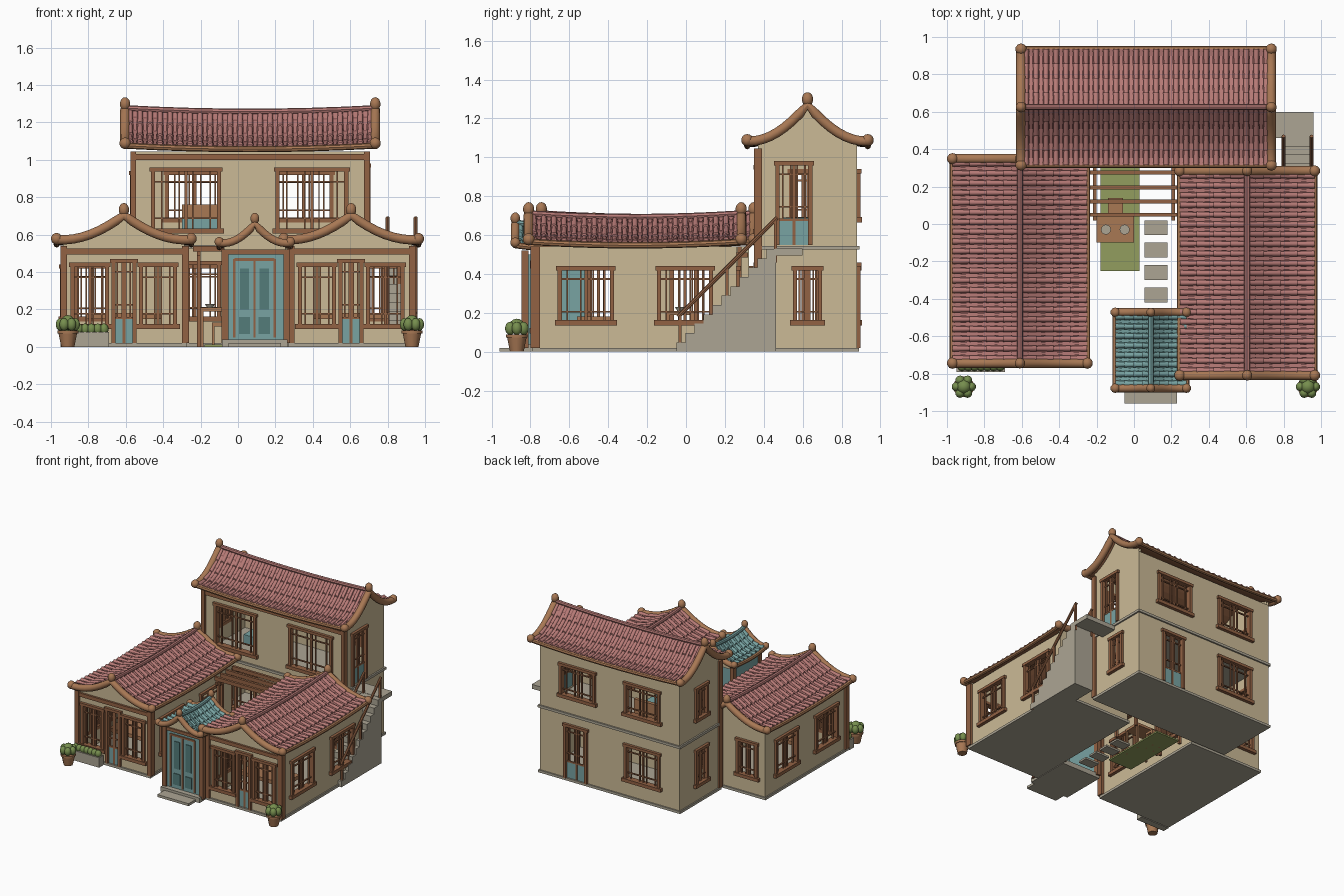
import bpy, bmesh, math
from mathutils import Matrix, Vector

if "Cube" in bpy.data.objects:
    bpy.data.objects.remove(bpy.data.objects["Cube"])

COLOURS = {  # display values, converted to linear below
    "plaster": (203, 186, 150), "trim_wood": (168, 120, 84), "dark_wood": (146, 98, 68),
    "roof_tile": (182, 122, 118), "roof_gap": (136, 86, 84), "teal": (120, 163, 162),
    "teal_gap": (84, 124, 122), "stone": (172, 165, 148), "leaf": (118, 142, 78), "grass": (146, 158, 94)}


def linear(c):
    c /= 255
    return c / 12.92 if c <= 0.04045 else ((c + 0.055) / 1.055) ** 2.4


MATS = {}
for key, rgb in COLOURS.items():
    m = MATS[key] = bpy.data.materials.new(key)
    m.use_nodes = True
    m.diffuse_color = (*map(linear, rgb), 1)
    node = next(n for n in m.node_tree.nodes if n.type == "BSDF_PRINCIPLED")
    node.inputs["Base Color"].default_value = m.diffuse_color
    node.inputs["Roughness"].default_value = 0.8

PARTS = {}


def part(name, mat):
    if (name, mat) not in PARTS:
        PARTS[name, mat] = bmesh.new()
    return PARTS[name, mat]


def box(bm, x0, x1, y0, y1, z0, z1):
    size = Matrix.Diagonal((abs(x1 - x0), abs(y1 - y0), abs(z1 - z0), 1))
    mid = Matrix.Translation(((x0 + x1) / 2, (y0 + y1) / 2, (z0 + z1) / 2))
    bmesh.ops.create_cube(bm, size=1, matrix=mid @ size)


def ubox(bm, axis, u0, u1, w0, w1, z0, z1):
    box(bm, *((u0, u1, w0, w1) if axis == "x" else (w0, w1, u0, u1)), z0, z1)


def ball(bm, p, r, stretch=1.0):
    m = Matrix.Translation(p) @ Matrix.Diagonal((1, 1, stretch, 1))
    bmesh.ops.create_uvsphere(bm, u_segments=10, v_segments=7, radius=r, matrix=m)


def quad(bm, pts):
    bm.faces.new([bm.verts.new(p) for p in pts])


def tube(bm, pts, r, n=8):
    pts, rings = [Vector(p) for p in pts], []
    for i, p in enumerate(pts):
        t = (pts[min(i + 1, len(pts) - 1)] - pts[max(i - 1, 0)]).normalized()
        side = t.cross(Vector((0, 0, 1))).normalized()
        up = side.cross(t)
        angles = [2 * math.pi * k / n for k in range(n)]
        rings.append([bm.verts.new(p + r * (math.cos(a) * side + math.sin(a) * up)) for a in angles])
    for a, b in zip(rings, rings[1:]):
        for k in range(n):
            bm.faces.new((a[k], a[(k + 1) % n], b[(k + 1) % n], b[k]))
    bm.faces.new(rings[0])
    bm.faces.new(rings[-1])


def opening(name, axis, w, d, u0, u1, z0, z1, kind):
    """Framed lattice window or a two-leaf door; d points into the house."""
    bm, f = part(name + "_frames", "dark_wood"), 0.022
    out, back, mid = w - d * 0.018, w + d * 0.025, (u0 + u1) / 2
    for a in (u0, u1 - f):
        ubox(bm, axis, a, a + f, out, back, z0, z1)
    ubox(bm, axis, u0 - 0.008, u1 + 0.008, out - d * 0.004, back, z1 - f, z1)
    bar = lambda a0, a1, b0, b1: ubox(bm, axis, a0, a1, w, w + d * 0.012, b0, b1)
    bar(mid - 0.008, mid + 0.008, z0, z1)
    low = z0
    if kind == "door":
        low = z0 + 0.3 * (z1 - z0)
        ubox(part(name + "_door_panels", "teal"), axis, u0 + f, u1 - f, w + d * 0.002, w + d * 0.01, z0, low)
        bar(u0, u1, low - 0.006, low + 0.006)
    else:
        ubox(bm, axis, u0 - 0.015, u1 + 0.015, w - d * 0.026, back, z0 - 0.005, z0 + f)
    for a in (0.22, 0.78):
        for s in (u0 + f, mid):
            x = s + a * (mid - u0 - f)
            bar(x - 0.004, x + 0.004, low, z1)
        z = low + a * (z1 - low)
        bar(u0, u1, z - 0.004, z + 0.004)


def wall(name, axis, u0, u1, w, d, z0, z1, holes=()):
    """Plaster wall with rectangular openings, 0.02 thick."""
    bm, cache = part(name + "_walls", "plaster"), {}
    us = sorted({u0, u1, *(h[0] for h in holes), *(h[1] for h in holes)})
    zs = sorted({z0, z1, *(h[2] for h in holes), *(h[3] for h in holes)})
    inside = lambda u, z: any(h[0] < u < h[1] and h[2] < z < h[3] for h in holes)
    solid = {(i, j) for i in range(len(us) - 1) for j in range(len(zs) - 1)
             if not inside((us[i] + us[i + 1]) / 2, (zs[j] + zs[j + 1]) / 2)}

    def v(i, j, k):
        if (i, j, k) not in cache:
            a, b = us[i], w + d * 0.02 * k
            cache[i, j, k] = bm.verts.new((a, b, zs[j]) if axis == "x" else (b, a, zs[j]))
        return cache[i, j, k]

    for i, j in solid:
        ring = [(i, j), (i + 1, j), (i + 1, j + 1), (i, j + 1)]
        for k in (0, 1):
            bm.faces.new([v(*c, k) for c in ring])
        for n, step in enumerate([(0, -1), (1, 0), (0, 1), (-1, 0)]):
            if (i + step[0], j + step[1]) not in solid:
                a, b = ring[n], ring[(n + 1) % 4]
                bm.faces.new((v(*a, 0), v(*b, 0), v(*b, 1), v(*a, 1)))
    for h in holes:
        opening(name, axis, w, d, *h)


def roof(name, axis, c, half, a0, a1, ze, rise, tile, gap, r, gable):
    """Curved tiled roof with ridge along axis; gable = (half width, end, end, base z)."""
    mid, length = (a0 + a1) / 2, a1 - a0

    def pt(u, v, dz=0.0):
        t = min(abs(v) / half, 1)
        z = ze + rise * (1 - t) ** 1.7 - 0.012 * math.sin(math.pi * t)
        z += 0.02 * ((u - mid) * 2 / length) ** 2 + dz
        return (u, v + c, z) if axis == "x" else (v + c, u, z)

    across = [half * (k / 8 - 1) for k in range(17)]
    along = [a0 + r + (length - 2 * r) * k / 8 for k in range(9)]
    for mat, dz in ((gap, 0.0), ("dark_wood", -0.012)):
        bm = part(name + "_roof_deck", mat)
        for u0, u1 in zip(along, along[1:]):
            for v0, v1 in zip(across, across[1:]):
                quad(bm, [pt(u0, v0, dz), pt(u1, v0, dz), pt(u1, v1, dz), pt(u0, v1, dz)])
    # tiles: half-round ribs with staggered pans between them
    bm = part(name + "_roof_tiles", tile)
    count = round((length - 2 * r) / 0.053)
    pitch = (length - 2 * r) / count
    arc = [math.pi * k / 5 for k in range(6)]
    for i in range(count):
        u = a0 + r + pitch * (i + 0.5)
        for s in (-half, half):
            for k in range(4):
                ends = ((k / 4, 0.012, 0.0), ((k + 1) / 4, 0.016, 0.005))
                a, b = [[bm.verts.new(pt(u + q * math.cos(g), s * t, h + q * math.sin(g)))
                         for g in arc] for t, q, h in ends]
                for n in range(5):
                    bm.faces.new((a[n], a[n + 1], b[n + 1], b[n]))
                bm.faces.new(b)
            for t0, t1 in ((0, 0.13), (0.13, 0.38), (0.38, 0.63), (0.63, 0.88), (0.88, 1)):
                p0, p1 = u + 0.018, u + pitch - 0.018
                if i < count - 1:
                    quad(bm, [pt(p0, s * t0, 0.002), pt(p1, s * t0, 0.002), pt(p1, s * t1, 0.009), pt(p0, s * t1, 0.009)])
    tube(bm, [pt(u, 0, 0.008) for u in along], 0.016)
    # rounded edge trims and finials
    bm = part(name + "_roof_trim", "trim_wood")
    for u in (a0 + r, a1 - r):
        tube(bm, [pt(u, v) for v in across], r, 10)
        for v in (-half, half):
            ball(bm, pt(u, v, 0.005), r * 1.2)
        ball(bm, pt(u, 0, 0.03), r * 1.12, 1.25)
    for v in (-half, half):
        tube(bm, [pt(u, v, -0.008) for u in along], 0.016)
    # plaster gables
    gh, g0, g1, base = gable
    bm = part(name + "_gables", "plaster")
    vs = [gh * (k / 8 - 1) for k in range(17)]
    for u in (g0, g0 + 0.02, g1 - 0.02, g1):
        for v0, v1 in zip(vs, vs[1:]):
            foot = [(*pt(u, v)[:2], base) for v in (v1, v0)]
            quad(bm, [pt(u, v0, -0.006), pt(u, v1, -0.006), *foot])


# two side wings
for name, cx, y0, y1 in (("left_wing", 0.605, -0.78, 0.26), ("right_wing", -0.61, -0.715, 0.325)):
    x0, x1, cy, top = cx - 0.325, cx + 0.325, (y0 + y1) / 2, 0.54
    box(part(name + "_base", "stone"), x0 - 0.01, x1 + 0.01, y0 - 0.012, y1 + 0.01, 0, 0.02)
    front = [(cx - 0.285, cx - 0.08, 0.1, 0.45, "window"), (cx + 0.08, cx + 0.285, 0.1, 0.45, "window"),
             (cx - 0.067, cx + 0.067, 0.02, 0.47, "door")]
    sides = [(cy + o - 0.145, cy + o + 0.145, 0.14, 0.44, "window") for o in (-0.255, 0.255)]
    rear = (x0 + 0.06, x0 + 0.25) if cx < 0 else (x1 - 0.25, x1 - 0.06)
    wall(name, "x", x0, x1, y0, 1, 0.02, top, front)
    wall(name, "x", x0, x1, y1, -1, 0.02, top, [(*rear, 0.14, 0.44, "window")])
    wall(name, "y", y0, y1, x0, 1, 0.02, top, sides)
    wall(name, "y", y0, y1, x1, -1, 0.02, top, sides)
    bm = part(name + "_posts", "dark_wood")
    for x in (x0, x1):
        box(bm, x - 0.015, x + 0.022, y0 - 0.02, y0 + 0.03, 0.02, top)
    box(bm, x0, x1, y0 - 0.016, y0 + 0.01, 0.495, 0.525)
    roof(name, "y", cx, 0.36, y0 - 0.055, y1 + 0.05, 0.555, 0.13, "roof_tile", "roof_gap", 0.026, (0.325, y0, y1, top))
    box(part(name + "_table", "trim_wood"), cx - 0.2, cx + 0.2, cy - 0.3, cy - 0.1, 0.15, 0.18)

# two-storey rear house
name, X0, X1, Y0, Y1 = "main_house", -0.56, 0.69, 0.37, 0.88
box(part(name + "_base", "stone"), X0 - 0.01, X1 + 0.01, Y0 - 0.01, Y1 + 0.01, 0, 0.02)
box(part(name + "_floor_band", "stone"), X0 - 0.012, X1 + 0.012, Y0 - 0.012, Y1 + 0.012, 0.525, 0.545)
fronts = [(-0.465, -0.09), (0.2, 0.59)]
wall(name, "x", X0, X1, Y0, 1, 0.02, 1.045, [(*f, a, b, "window") for f in fronts for a, b in ((0.14, 0.46), (0.61, 0.96))])
wall(name, "x", X0, X1, Y1, -1, 0.02, 1.045,
     [(0.19, 0.51, 0.67, 0.94, "window"), (-0.39, -0.07, 0.67, 0.94, "window"),
      (-0.39, -0.07, 0.14, 0.44, "window"), (0.26, 0.47, 0.02, 0.46, "door")])
wall(name, "y", Y0, Y1, X0, 1, 0.02, 1.045, [(0.53, 0.69, 0.14, 0.44, "window"), (0.53, 0.69, 0.67, 0.94, "window")])
wall(name, "y", Y0, Y1, X1, -1, 0.02, 1.045, [(0.55, 0.7, 0.14, 0.44, "window"), (0.46, 0.65, 0.55, 0.98, "door")])
bm = part(name + "_posts", "dark_wood")
for x in (X0, X1):
    box(bm, x - 0.015, x + 0.015, Y0 - 0.02, Y0 + 0.02, 0.02, 1.045)
box(bm, X0, X1, Y0 - 0.016, Y0 + 0.01, 1.0, 1.03)
roof(name, "x", 0.625, 0.31, -0.63, 0.76, 1.065, 0.185, "roof_tile", "roof_gap", 0.026, (0.255, X0, X1, 1.04))
box(part("bed_cover", "teal"), -0.3, -0.08, 0.5, 0.75, 0.62, 0.69)
box(part("bed_frame", "trim_wood"), -0.3, -0.08, 0.75, 0.78, 0.55, 0.76)

# entrance gate
gx0, gx1, gy0, gy1 = -0.075, 0.255, -0.83, -0.5
bm = part("gate_walls", "teal")
box(bm, gx0, gx1, gy0, gy0 + 0.02, 0.04, 0.5)
for x in (gx0, gx1 - 0.02):
    box(bm, x, x + 0.02, gy0, gy1, 0.04, 0.5)
bm = part("gate_frame", "dark_wood")
for x in (gx0 - 0.012, gx1 - 0.012):
    for y in (gy0 - 0.015, gy1 - 0.02):
        box(bm, x, x + 0.035, y, y + 0.035, 0.02, 0.52)
box(bm, gx0, gx1, gy0 - 0.012, gy0, 0.495, 0.52)
for x in (-0.02, 0.088, 0.196):
    box(bm, x - 0.006, x + 0.006, gy0 - 0.008, gy0, 0.05, 0.47)
box(bm, -0.02, 0.196, gy0 - 0.008, gy0, 0.46, 0.475)
for x in (0.035, 0.14):
    box(part("gate_door_insets", "teal_gap"), x - 0.025, x + 0.025, gy0 - 0.005, gy0, 0.2, 0.42)
    box(part("gate_door_insets", "teal_gap"), x - 0.03, x + 0.03, gy0 - 0.005, gy0, 0.07, 0.16)
bm = part("gate_steps", "stone")
box(bm, gx0 - 0.01, gx1 + 0.01, -0.87, gy1, 0, 0.04)
box(bm, -0.05, 0.23, -0.96, -0.86, 0, 0.02)
roof("gate", "y", 0.09, 0.19, -0.9, -0.45, 0.54, 0.1, "teal", "teal_gap", 0.022, (0.165, gy0, gy1, 0.5))

# outside stairs with handrails
bm = part("stairs", "stone")
for i in range(11):
    y = -0.05 + 0.0465 * i
    box(bm, 0.79, 0.96, y, 0.462, 0.048 * i, 0.048 * (i + 1))
box(bm, 0.69, 0.96, 0.46, 0.6, 0.495, 0.53)
bm = part("stair_rails", "dark_wood")
for x in (0.8, 0.95):
    tube(bm, [(x, -0.04, 0.18), (x, 0.47, 0.69)], 0.011)
    for y in (-0.03, 0.21, 0.46):
        box(bm, x - 0.008, x + 0.008, y - 0.008, y + 0.008, max(0, y), y + 0.22)

# courtyard: lawn, stepping stones, pergola, table and stool
box(part("lawn", "grass"), -0.18, 0.03, -0.25, 0.3, 0, 0.012)
for i in range(4):
    box(part("stepping_stones", "stone"), 0.055, 0.18, -0.06 - 0.12 * i, 0.02 - 0.12 * i, 0, 0.015)
bm = part("pergola", "dark_wood")
for y in (0.05, 0.12, 0.195, 0.275):
    box(bm, -0.24, 0.23, y - 0.01, y + 0.01, 0.51, 0.54)
for x in (-0.21, 0.21):
    box(bm, x - 0.01, x + 0.01, 0.02, 0.32, 0.485, 0.51)
    for y in (0.05, 0.275):
        box(bm, x - 0.01, x + 0.01, y - 0.01, y + 0.01, 0, 0.5)
bm = part("table_and_stool", "trim_wood")
for x0, x1, y0, y1, z in ((-0.2, 0.0, -0.1, 0.04, 0.21), (-0.14, -0.06, 0.06, 0.14, 0.13)):
    box(bm, x0, x1, y0, y1, z - 0.02, z)
    for x in (x0, x1 - 0.015):
        for y in (y0, y1 - 0.015):
            box(bm, x, x + 0.015, y, y + 0.015, 0, z)
for x in (-0.15, -0.05):
    bmesh.ops.create_cone(part("bowls", "stone"), segments=12, cap_ends=True, radius1=0.015, radius2=0.027,
                          depth=0.02, matrix=Matrix.Translation((x, -0.03, 0.22)))

# potted shrubs and planter
for x in (-0.91, 0.93):
    for r1, r2, h, z in ((0.035, 0.05, 0.075, 0.0375), (0.056, 0.056, 0.015, 0.08)):
        bmesh.ops.create_cone(part("pots", "trim_wood"), segments=12, cap_ends=True, radius1=r1, radius2=r2,
                              depth=h, matrix=Matrix.Translation((x, -0.87, z)))
    ball(part("shrubs", "leaf"), (x, -0.87, 0.13), 0.04)
    for k in range(6):
        a = k * math.pi / 3
        ball(part("shrubs", "leaf"), (x + 0.04 * math.cos(a), -0.87 + 0.04 * math.sin(a), 0.12), 0.026, 1.3)
box(part("planter", "stone"), -0.95, -0.69, -0.79, -0.735, 0, 0.08)
for k in range(7):
    ball(part("planter_shrubs", "leaf"), (-0.92 + 0.034 * k, -0.762, 0.095), 0.025, 1.2)

# turn every part into an object
for (name, mat), bm in PARTS.items():
    if not name.endswith(("deck", "tiles", "gables")):
        bmesh.ops.recalc_face_normals(bm, faces=bm.faces)
    for f in bm.faces:
        f.smooth = True
    mesh = bpy.data.meshes.new(name)
    bm.to_mesh(mesh)
    bm.free()
    mesh.set_sharp_from_angle(angle=math.radians(40))
    mesh.materials.append(MATS[mat])
    bpy.context.collection.objects.link(bpy.data.objects.new(name, mesh))
